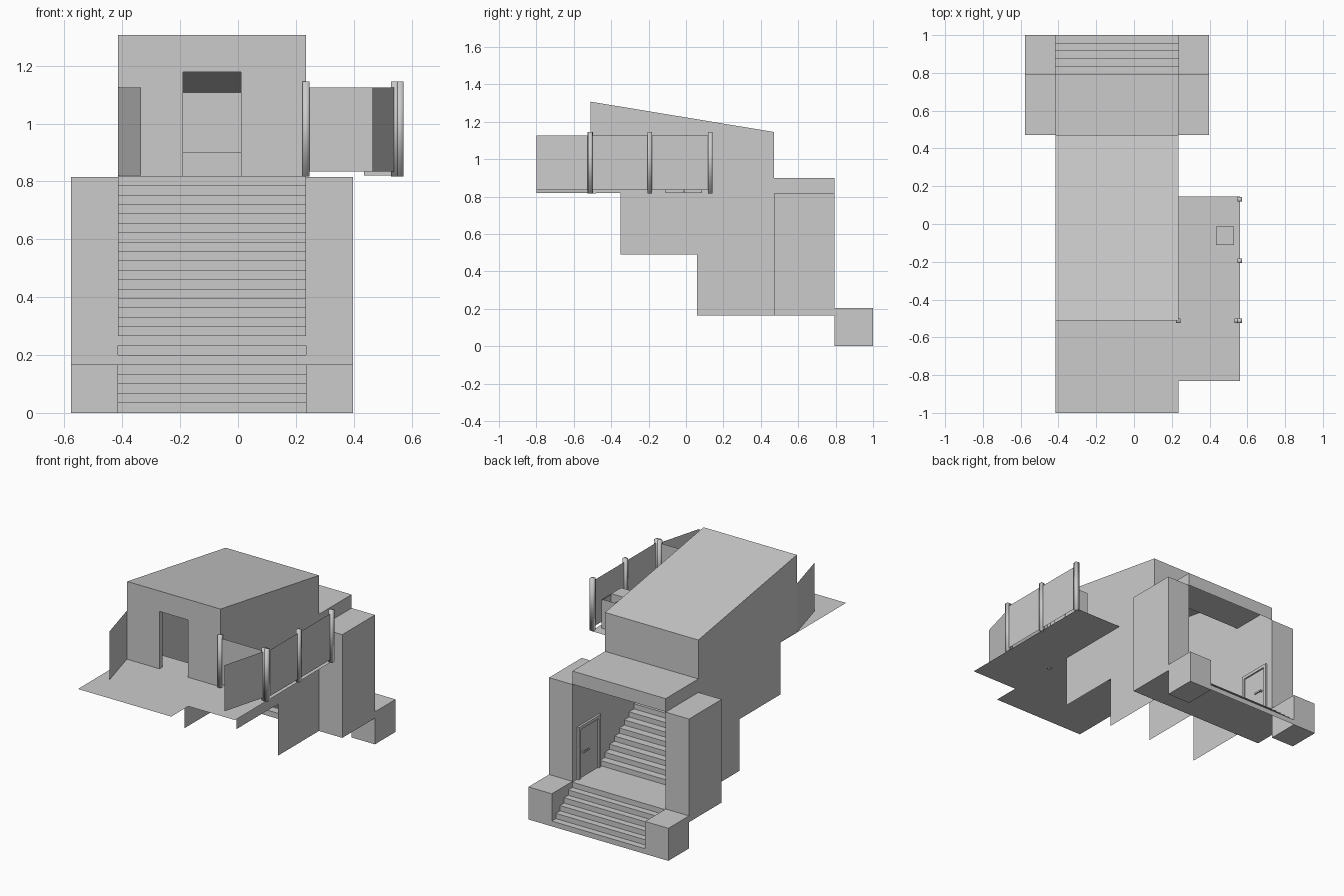
import bpy, math

if "Cube" in bpy.data.objects:
    bpy.data.objects.remove(bpy.data.objects["Cube"])

CX = -0.09      # centre line of the stair house
HW = 0.325      # half inner width
L, R = CX - HW, CX + HW


def mesh(name, verts, faces, smooth=False):
    me = bpy.data.meshes.new(name)
    me.from_pydata(verts, [], faces)
    me.update()
    ob = bpy.data.objects.new(name, me)
    bpy.context.collection.objects.link(ob)
    for p in me.polygons:
        p.use_smooth = smooth
    return ob


def box(name, x, y, z, open_top=False, smooth=False):
    x, y, z = sorted(x), sorted(y), sorted(z)
    v = [(a, b, c) for c in z for b in y for a in x]
    f = [(0, 2, 3, 1), (0, 1, 5, 4), (1, 3, 7, 5), (3, 2, 6, 7), (2, 0, 4, 6)]
    if not open_top:
        f.append((4, 5, 7, 6))
    return mesh(name, v, f, smooth)


def strip(name, yz, x0, x1):
    """Sheet made by sweeping a y-z profile across x."""
    n = len(yz)
    v = [(x, y, z) for x in (x0, x1) for y, z in yz]
    return mesh(name, v, [(i, i + 1, n + i + 1, n + i) for i in range(n - 1)])


def prism(name, yz, x0, x1):
    n = len(yz)
    v = [(x, y, z) for x in (x0, x1) for y, z in yz]
    f = [(i, (i + 1) % n, n + (i + 1) % n, n + i) for i in range(n)]
    f += [tuple(range(n))[::-1], tuple(range(n, 2 * n))]
    return mesh(name, v, f)


def panel(name, a, b, z0, z1):
    """Upright thin sheet between two plan points."""
    return mesh(name, [(*a, z0), (*b, z0), (*b, z1), (*a, z1)], [(0, 1, 2, 3)])


def flight(name, y0, z0, y1, z1, risers):
    """Stair sheet that begins with a riser and ends with one."""
    pts = [(y0, z0)]
    run, rise = (y1 - y0) / (risers - 1), (z1 - z0) / risers
    for i in range(risers):
        pts.append((y0 + run * i, z0 + rise * (i + 1)))
        if i < risers - 1:
            pts.append((y0 + run * (i + 1), z0 + rise * (i + 1)))
    return strip(name, pts, L, R)


# Stepped side walls, one per side
side = [(-0.51, 0.82), (-0.51, 1.307), (0.47, 1.145), (0.47, 0.9), (0.795, 0.9),
        (0.795, 0.165), (0.06, 0.165), (0.06, 0.49), (-0.35, 0.49), (-0.35, 0.82)]
for nm, x in (("left", L), ("right", R)):
    mesh(nm + "_wall", [(x, y, z) for y, z in side], [tuple(range(len(side)))])

# Pillars, entrance cheek blocks and the lower side doors
for nm, s in (("left", -1), ("right", 1)):
    xi, xo = CX + s * HW, CX + s * 0.4875
    box(nm + "_pillar", (xi, xo), (0.47, 0.795), (0.165, 0.815))
    box(nm + "_cheek_block", (xi, xo), (0.795, 1.0), (0, 0.205))
    t = xi - s * 0.014
    box(nm + "_door_leaf", (xi, xi - s * 0.005), (0.55, 0.73), (0.2, 0.51))
    box(nm + "_door_jamb_a", (xi, t), (0.53, 0.55), (0.2, 0.53))
    box(nm + "_door_jamb_b", (xi, t), (0.73, 0.75), (0.2, 0.53))
    box(nm + "_door_head", (xi, t), (0.55, 0.73), (0.51, 0.53))
    box(nm + "_door_handle", (t, xi - s * 0.02), (0.655, 0.71), (0.355, 0.365))
    box(nm + "_door_handle_stem", (xi, t), (0.7, 0.71), (0.355, 0.365))

# Stairs and landing
flight("lower_stairs", 1.0, 0.0, 0.795, 0.2, 6)
box("landing", (L, R), (0.47, 0.795), (0.165, 0.2))
flight("upper_stairs", 0.52, 0.2, -0.35, 0.817, 19)

# Sloped roof slab with its back wall, and the lower canopy
prism("roof", [(-0.51, 1.307), (0.47, 1.145), (0.47, 1.108), (-0.51, 1.27)], L, R)
strip("canopy", [(0.47, 1.108), (0.47, 0.9), (0.795, 0.9), (0.795, 0.817)], L, R)

# Front wall around the doorway
wy = (-0.51, -0.48)
box("front_wall_left", (L, -0.19), wy, (0.817, 1.28))
box("front_wall_right", (0.01, R), wy, (0.817, 1.28))
box("front_wall_lintel", (-0.19, 0.01), wy, (1.178, 1.28))

# Street-level deck with its side extension
deck = [(L, -1), (R, -1), (R, -0.83), (0.56, -0.83), (0.56, 0.145), (R, 0.145),
        (R, -0.35), (L, -0.35)]
mesh("deck", [(x, y, 0.817) for x, y in deck], [tuple(range(len(deck)))])

# Railing posts
P = 0.012
posts = [(R, -0.512), (0.56, -0.512), (0.56, -0.195), (0.56, 0.13)]
for i, (x, y) in enumerate(posts):
    box(f"rail_post_{i + 1}", (x - P, x + P), (y - P, y + P), (0.817, 1.145), smooth=True)
gate = box("gate_post", (-P, P), (-P, P), (0.817, 1.145), smooth=True)
gate.location = (0.543, -0.512, 0)
gate.rotation_euler.z = math.radians(-15)

# Railing and angled screen panels
panel("side_rail_front", (0.56, -0.5), (0.56, -0.207), 0.835, 1.125)
panel("side_rail_back", (0.56, -0.183), (0.56, 0.118), 0.835, 1.125)
panel("front_rail", (R + P, -0.512), (0.532, -0.512), 0.835, 1.125)
panel("right_screen", (0.54, -0.524), (0.465, -0.8), 0.835, 1.125)
panel("left_screen", (L, -0.51), (-0.335, -0.8), 0.82, 1.125)

# Two bins on the side deck, the rear one open
box("closed_bin", (0.435, 0.53), (-0.11, -0.013), (0.82, 1.0))
box("open_bin", (0.435, 0.53), (-0.01, 0.085), (0.82, 1.0), open_top=True)
box("open_bin_liner", (0.441, 0.524), (-0.004, 0.079), (0.826, 1.0), open_top=True)
